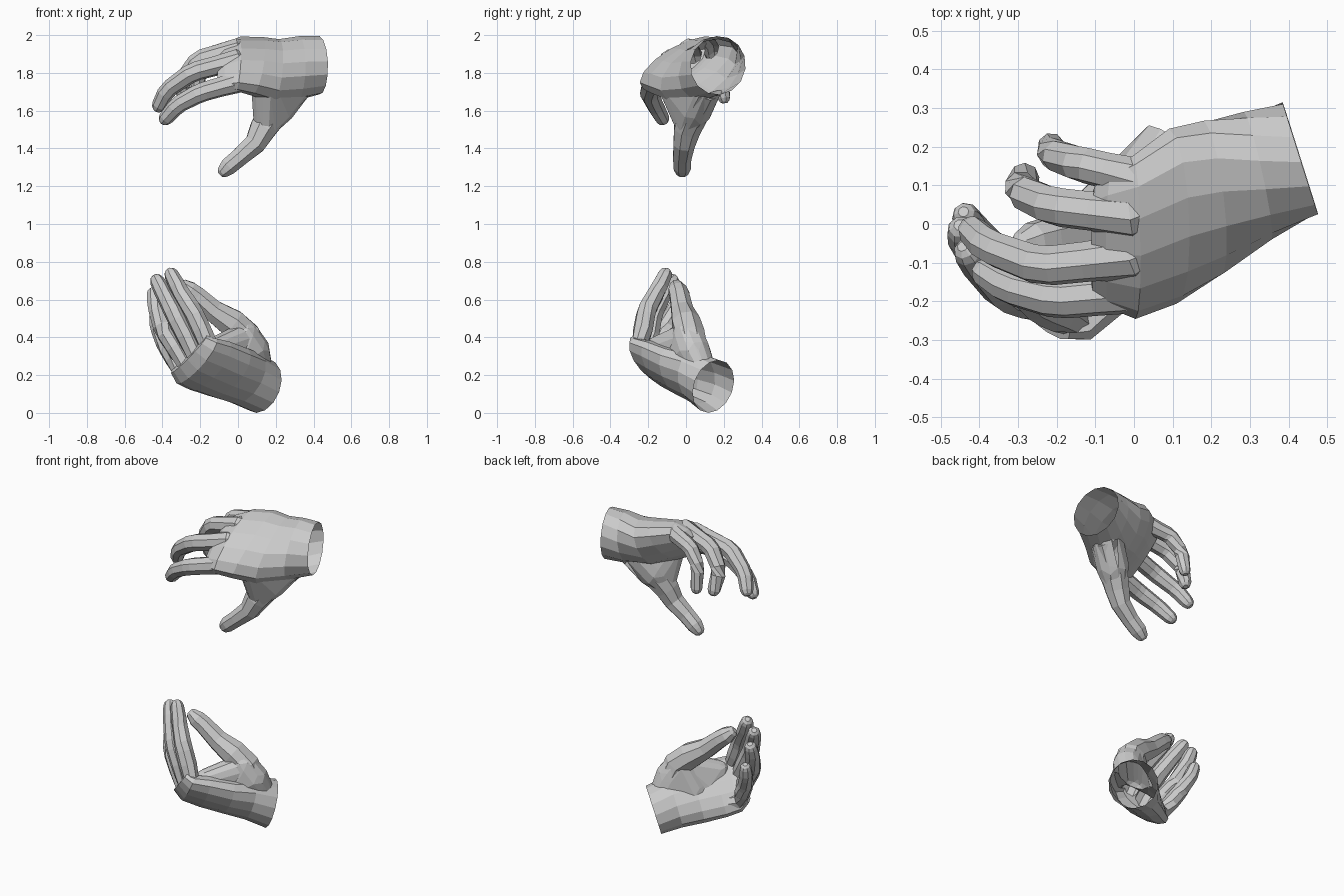
import bpy, bmesh, math
from mathutils import Vector as V, Matrix

if "Cube" in bpy.data.objects:
    bpy.data.objects.remove(bpy.data.objects["Cube"])


def make(name, bm):
    bmesh.ops.recalc_face_normals(bm, faces=bm.faces)
    me = bpy.data.meshes.new(name)
    bm.to_mesh(me)
    bm.free()
    ob = bpy.data.objects.new(name, me)
    bpy.context.collection.objects.link(ob)
    return ob


def loft(name, rings):
    """Closed tube through rings of (centre, half-vector u, half-vector v, sides)."""
    bm = bmesh.new()
    loops = []
    for c, u, v, n in rings:
        angles = [2 * math.pi * (i + 0.5) / n for i in range(n)]
        loops.append([bm.verts.new(c + u * math.cos(a) + v * math.sin(a)) for a in angles])
    for a, b in zip(loops, loops[1:]):
        n = len(a)
        for i in range(n):
            bm.faces.new((a[i], a[(i + 1) % n], b[(i + 1) % n], b[i]))
    bm.faces.new(loops[0])
    bm.faces.new(loops[-1][::-1])
    return make(name, bm)


def hull(name, balls):
    """Faceted skin stretched over balls of (x, y, z, radius)."""
    bm = bmesh.new()
    for x, y, z, r in balls:
        bmesh.ops.create_icosphere(bm, subdivisions=2, radius=r, matrix=Matrix.Translation((x, y, z)))
    res = bmesh.ops.convex_hull(bm, input=bm.verts, use_existing_faces=False)
    junk = {e for e in res["geom_interior"] + res["geom_unused"] if isinstance(e, bmesh.types.BMVert)}
    bmesh.ops.delete(bm, geom=list(junk), context='VERTS')
    pts = [v.co.copy() for v in bm.verts]
    bm.free()
    bm = bmesh.new()          # clean second pass on the outer points only
    for p in pts:
        bm.verts.new(p)
    bmesh.ops.convex_hull(bm, input=bm.verts)
    return make(name, bm)


def tangents(pts):
    last = len(pts) - 1
    return [(pts[min(i + 1, last)] - pts[max(i - 1, 0)]).normalized() for i in range(last + 1)]


def palm(name, rows):
    """rows: centre, half-width vector, half thickness; first row is the wrist."""
    pts = [V(r[0]) for r in rows]
    rings = []
    for (c, m, b), p, t in zip(rows, pts, tangents(pts)):
        rings.append((p, V(m), t.cross(V(m)).normalized() * b, 14))
    return loft(name, rings)


def digit(name, pts, radii, ref):
    """Eight-sided tube along a path, closed with a rounded tip."""
    pts = [V(p) for p in pts]
    end = (pts[-1] - pts[-2]).normalized()
    tip, r = pts[-1], radii[-1]
    pts = pts[:-1] + [tip - end * r * 0.7, tip - end * r * 0.15, tip + end * r * 0.15]
    radii = list(radii[:-1]) + [r, r * 0.78, r * 0.4]
    rings = []
    for p, t, q in zip(pts, tangents(pts), radii):
        u = V(ref).cross(t).normalized()
        rings.append((p, u * q, t.cross(u) * q, 8))
    return loft(name, rings)


def finger(name, joints, s, ref, wrist, knuckle):
    """Finger from a tendon inside the palm, over the knuckle, to the tip."""
    j = [V(p) for p in joints]
    pts = [j[0].lerp(wrist, 0.28), j[0], j[0].lerp(j[1], 0.5), j[0].lerp(j[1], 0.88),
           j[1].lerp(j[2], 0.15), j[1].lerp(j[2], 0.85), j[2].lerp(j[3], 0.2), j[3]]
    radii = [0.04, knuckle, 0.053, 0.052, 0.051, 0.046, 0.045, 0.039]
    return digit(name, pts, [r * s for r in radii], ref)


def hand(name, palm_rows, fingers, thumb, thumb_radii, web, ref, knuckle):
    wrist = V(palm_rows[0][0])
    body = palm(name, palm_rows)
    parts = [hull(name + "_web", w) for w in web]
    parts.append(digit(name + "_thumb", thumb, thumb_radii, (0, 1, 0)))
    parts += [finger(name + "_finger", j, s, ref, wrist, knuckle)
              for j, s in zip(fingers, (1, 1, 0.98, 0.9))]
    # weld the parts into one skin
    for p in parts:
        m = body.modifiers.new("union", 'BOOLEAN')
        m.operation, m.solver, m.object = 'UNION', 'EXACT', p
        m.use_self = True
    dg = bpy.context.evaluated_depsgraph_get()
    me = bpy.data.meshes.new_from_object(body.evaluated_get(dg))
    body.modifiers.clear()
    body.data = me
    for p in parts:
        bpy.data.objects.remove(p)
    # open the wrist and tidy the seams
    bm = bmesh.new()
    bm.from_mesh(me)
    cap = min(bm.faces, key=lambda f: (f.calc_center_median() - wrist).length)
    bmesh.ops.delete(bm, geom=[cap], context='FACES_ONLY')
    bmesh.ops.remove_doubles(bm, verts=bm.verts, dist=0.006)
    for f in bm.faces:
        f.smooth = False
    bm.to_mesh(me)
    bm.free()


# upper hand, reaching down to the left
hand("upper_hand",
     [((.43, .17, 1.84), (-.027, .083, .13), .152),
      ((.32, .125, 1.825), (-.02, .13, .135), .148),
      ((.2, .066, 1.81), (-.01, .19, .13), .135),
      ((.1, .02, 1.835), (0, .22, .125), .115),
      ((.0, -.035, 1.848), (0, .205, .12), .095),
      ((-.06, -.04, 1.835), (0, .175, .11), .07),
      ((-.1, -.045, 1.82), (0, .15, .1), .045)],
     [[(.01, -.175, 1.755), (-.2, -.195, 1.695), (-.32, -.165, 1.63), (-.4, -.115, 1.54)],
      [(-.01, -.085, 1.865), (-.24, -.11, 1.805), (-.375, -.06, 1.71), (-.43, -.005, 1.605)],
      [(-.01, .02, 1.925), (-.21, .045, 1.87), (-.295, .085, 1.76), (-.28, .13, 1.62)],
      [(0, .12, 1.935), (-.14, .155, 1.895), (-.21, .18, 1.8), (-.215, .205, 1.645)]],
     [(.3, .1, 1.72), (.2, .045, 1.61), (.13, .005, 1.5), (.09, -.01, 1.425),
      (.01, -.02, 1.355), (-.05, -.02, 1.305), (-.09, -.02, 1.265)],
     [.09, .09, .075, .061, .052, .05, .042],
     [[(.32, .115, 1.77, .1), (.2, .045, 1.61, .098), (.15, .008, 1.53, .07), (.15, -.07, 1.74, .085)]],
     (0, -.53, .85), .06)

# lower hand, palm turned up with thumb and fingers nearly closed
hand("lower_hand",
     [((.128, .145, .14), (-.085, .045, -.11), .145),
      ((.04, .055, .185), (-.1, .065, -.11), .12),
      ((-.05, -.04, .215), (-.115, .085, -.11), .1),
      ((-.15, -.13, .25), (-.115, .095, -.115), .085),
      ((-.22, -.19, .275), (-.11, .1, -.11), .07),
      ((-.26, -.205, .31), (-.095, .085, -.095), .05)],
     [[(-.15, -.245, .345), (-.24, -.21, .54), (-.31, -.15, .65), (-.365, -.1, .755)],
      [(-.22, -.21, .3), (-.335, -.175, .52), (-.395, -.115, .635), (-.44, -.06, .72)],
      [(-.27, -.165, .255), (-.395, -.11, .44), (-.435, -.05, .56), (-.45, -.005, .655)],
      [(-.3, -.11, .215), (-.385, -.05, .36), (-.425, .0, .45), (-.44, .03, .535)]],
     [(.08, .045, .3), (.04, .02, .41), (-.03, 0, .475), (-.13, -.02, .54),
      (-.22, -.035, .62), (-.26, -.045, .65), (-.3, -.055, .685)],
     [.08, .085, .08, .062, .055, .052, .042],
     [[(.105, .075, .25, .078), (.08, .04, .33, .09), (.03, .01, .41, .085), (-.04, -.03, .25, .1)],
      [(.03, .01, .4, .08), (-.04, -.05, .38, .06), (-.12, -.155, .345, .06), (-.08, -.08, .25, .09)]],
     (-.41, .68, .58), .054)
